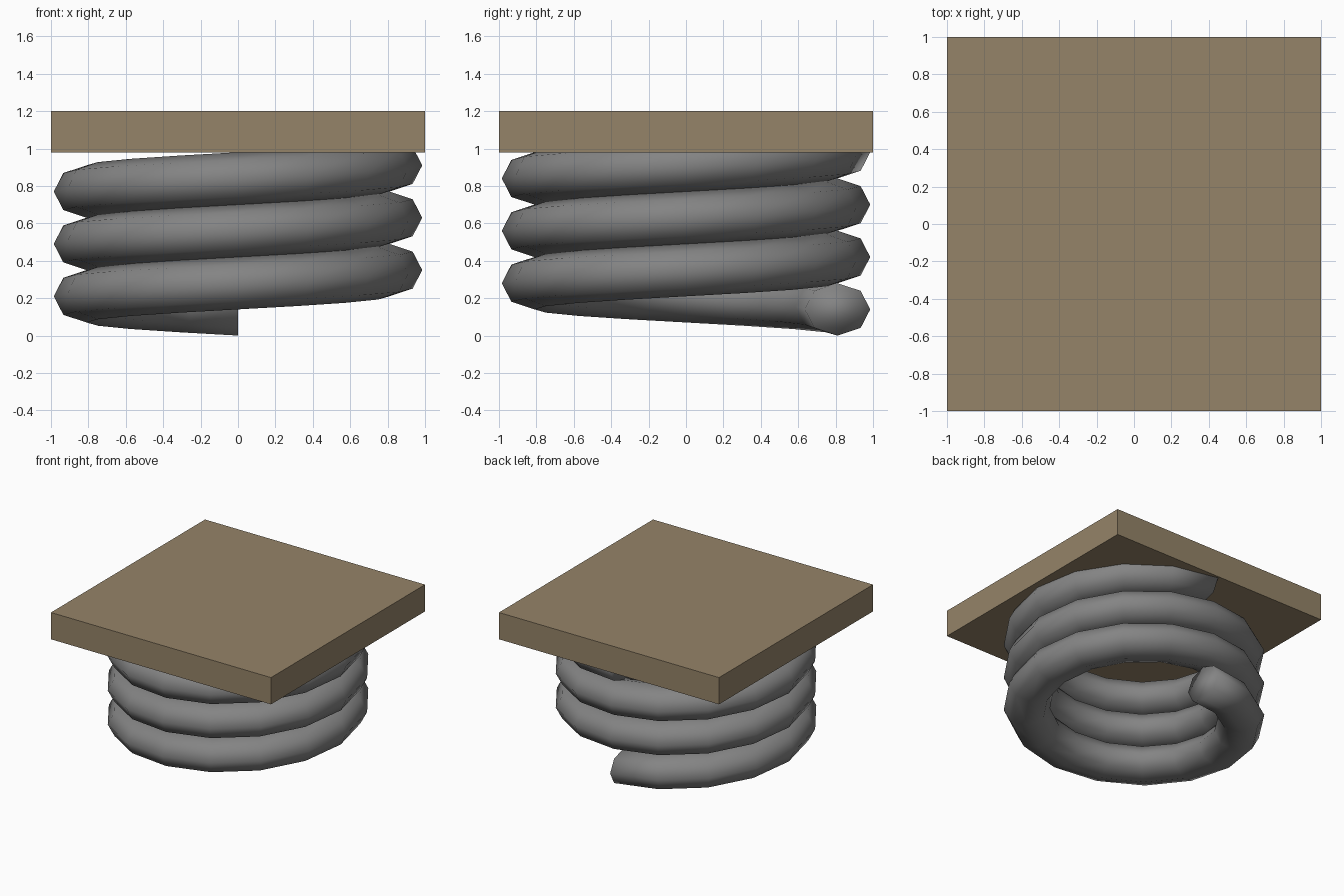
import bpy, bmesh, math
from mathutils import Vector, Matrix

if "Cube" in bpy.data.objects:
    bpy.data.objects.remove(bpy.data.objects["Cube"])


def add_object(name, bm, color, smooth):
    mesh = bpy.data.meshes.new(name)
    bmesh.ops.recalc_face_normals(bm, faces=bm.faces)
    for f in bm.faces:
        f.smooth = smooth
    bm.to_mesh(mesh)
    bm.free()
    mat = bpy.data.materials.new(name + "_material")
    mat.diffuse_color = (*color, 1)
    mat.use_nodes = True
    mat.node_tree.nodes["Principled BSDF"].inputs["Base Color"].default_value = mat.diffuse_color
    mesh.materials.append(mat)
    obj = bpy.data.objects.new(name, mesh)
    bpy.context.collection.objects.link(obj)
    return obj


# Coil spring: flattened octagon swept along a three-turn helix
TURNS, STEPS, SIDES = 3, 16, 8
RADIUS, WIDE, TALL, PITCH = 0.81, 0.175, 0.14, 0.28
bm = bmesh.new()
rings = []
for i in range(TURNS * STEPS + 1):
    a = math.pi / 2 + math.tau * i / STEPS
    ring = []
    for k in range(SIDES):
        t = math.tau * k / SIDES
        r = RADIUS + WIDE * math.cos(t)
        z = TALL + PITCH * i / STEPS + TALL * math.sin(t)
        ring.append(bm.verts.new((r * math.cos(a), r * math.sin(a), z)))
    rings.append(ring)
for lower, upper in zip(rings, rings[1:]):
    for k in range(SIDES):
        n = (k + 1) % SIDES
        bm.faces.new((lower[k], lower[n], upper[n], upper[k]))
bm.faces.new(rings[0])
bm.faces.new(rings[-1])
add_object("coil_spring", bm, (0.23, 0.23, 0.23), True)

# Square top plate
bm = bmesh.new()
bmesh.ops.create_cube(bm, size=1, matrix=Matrix.Translation((0, 0, 1.09)) @ Matrix.Diagonal((2, 2, 0.22, 1)))
add_object("top_plate", bm, (0.30, 0.23, 0.14), False)
